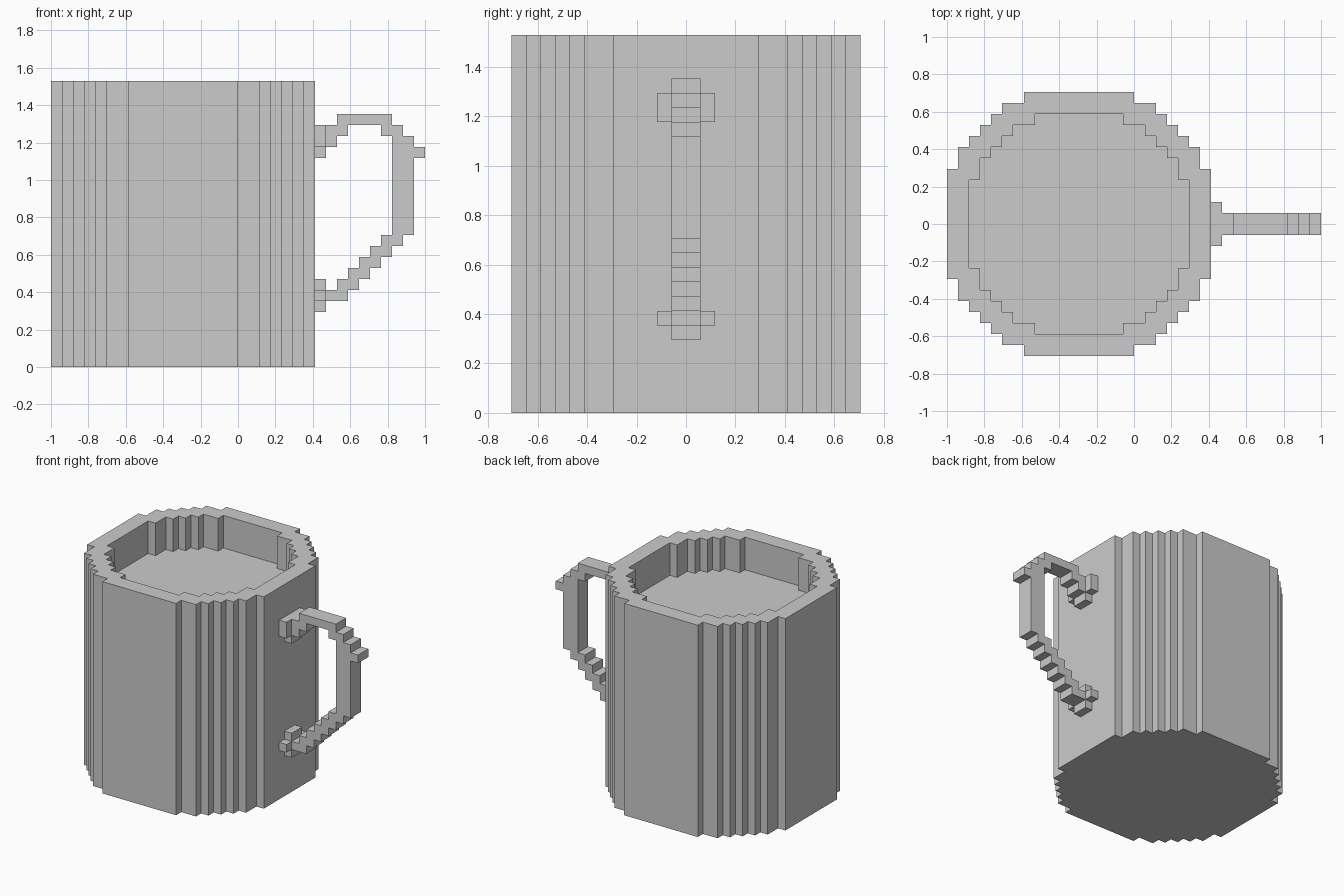
import bpy
import bmesh

U = 2 / 34            # edge length of one block
BODY_X = 12           # body centre, in blocks from the left end
HEIGHT = 26
LIQUID = 22

if "Cube" in bpy.data.objects:
    bpy.data.objects.remove(bpy.data.objects["Cube"], do_unlink=True)

grey = bpy.data.materials.new("plain_grey")
grey.use_nodes = True
colour = (0.6, 0.6, 0.6, 1)
grey.diffuse_color = colour
grey.node_tree.nodes["Principled BSDF"].inputs["Base Color"].default_value = colour


def finish(bm, name):
    """Turn block units into model units and add the object."""
    bmesh.ops.recalc_face_normals(bm, faces=bm.faces)
    for v in bm.verts:
        v.co *= U
        v.co.x -= 1
    mesh = bpy.data.meshes.new(name)
    bm.to_mesh(mesh)
    bm.free()
    mesh.materials.append(grey)
    obj = bpy.data.objects.new(name, mesh)
    bpy.context.collection.objects.link(obj)


def stepped_circle(corners):
    """Repeat one stepped quarter four times around the body centre."""
    quarter = []
    for i, (x, y) in enumerate(corners):
        if i:
            quarter.append((x, corners[i - 1][1]))
        quarter.append((x, y))
    points = []
    for _ in range(4):
        points += quarter
        quarter = [(-y, x) for x, y in quarter]
    return [(x + BODY_X, y) for x, y in points]


def ring(bm, points, z):
    return [bm.verts.new((x, y, z)) for x, y in points]


def bridge(bm, a, b):
    for i in range(len(a)):
        j = (i + 1) % len(a)
        bm.faces.new((a[i], a[j], b[j], b[i]))


def ring_edges(bm, verts):
    return [bm.edges.get((v, verts[i - 1])) for i, v in enumerate(verts)]


# Cup body: outer wall, base, rim, inner wall and liquid surface
outer = stepped_circle([(12, 5), (11, 7), (10, 8), (9, 9), (8, 10), (7, 11), (5, 12)])
inner = stepped_circle([(10, 4), (9, 6), (8, 7), (7, 8), (6, 9), (4, 10)])
bm = bmesh.new()
base = ring(bm, outer, 0)
top = ring(bm, outer, HEIGHT)
lip = ring(bm, inner, HEIGHT)
surface = ring(bm, inner, LIQUID)
bridge(bm, base, top)
bridge(bm, lip, surface)
bm.faces.new(base)
bm.faces.new(surface)
bmesh.ops.triangle_fill(bm, use_beauty=True, normal=(0, 0, 1),
                        edges=ring_edges(bm, top) + ring_edges(bm, lip))
finish(bm, "cup_body")

# Handle: outline walked in alternating x and z moves, then given thickness
moves = ([2, 1, 5] + [-1, 1] * 3 + [-1, -1, -7]   # top arch and outer grip
         + [-1] * 12 + [-2, -1, -1, 3]            # underside down to the body
         + [1, -1] + [1] * 11                     # inner lower steps
         + [9, -1, 1, -3] + [-1] * 6)             # inner grip and arch
x, z = 24, 22
outline = [(x, z)]
for i, step in enumerate(moves):
    if i % 2 == 0:
        x += step
    else:
        z += step
    outline.append((x, z))
bm = bmesh.new()
sides = [[bm.verts.new((x, y, z)) for x, z in outline] for y in (-1, 1)]
bridge(bm, *sides)
for side in sides:
    bm.faces.new(side)
finish(bm, "handle")

# Small wings where the handle meets the body
for name, low, high in (("upper", 20, 22), ("lower", 6, 7)):
    for side, y in (("left", 1.5), ("right", -1.5)):
        bm = bmesh.new()
        bmesh.ops.create_cube(bm, size=1)
        for v in bm.verts:
            v.co.x += 24.5
            v.co.y += y
            v.co.z = high if v.co.z > 0 else low
        finish(bm, f"{name}_{side}_handle_wing")
